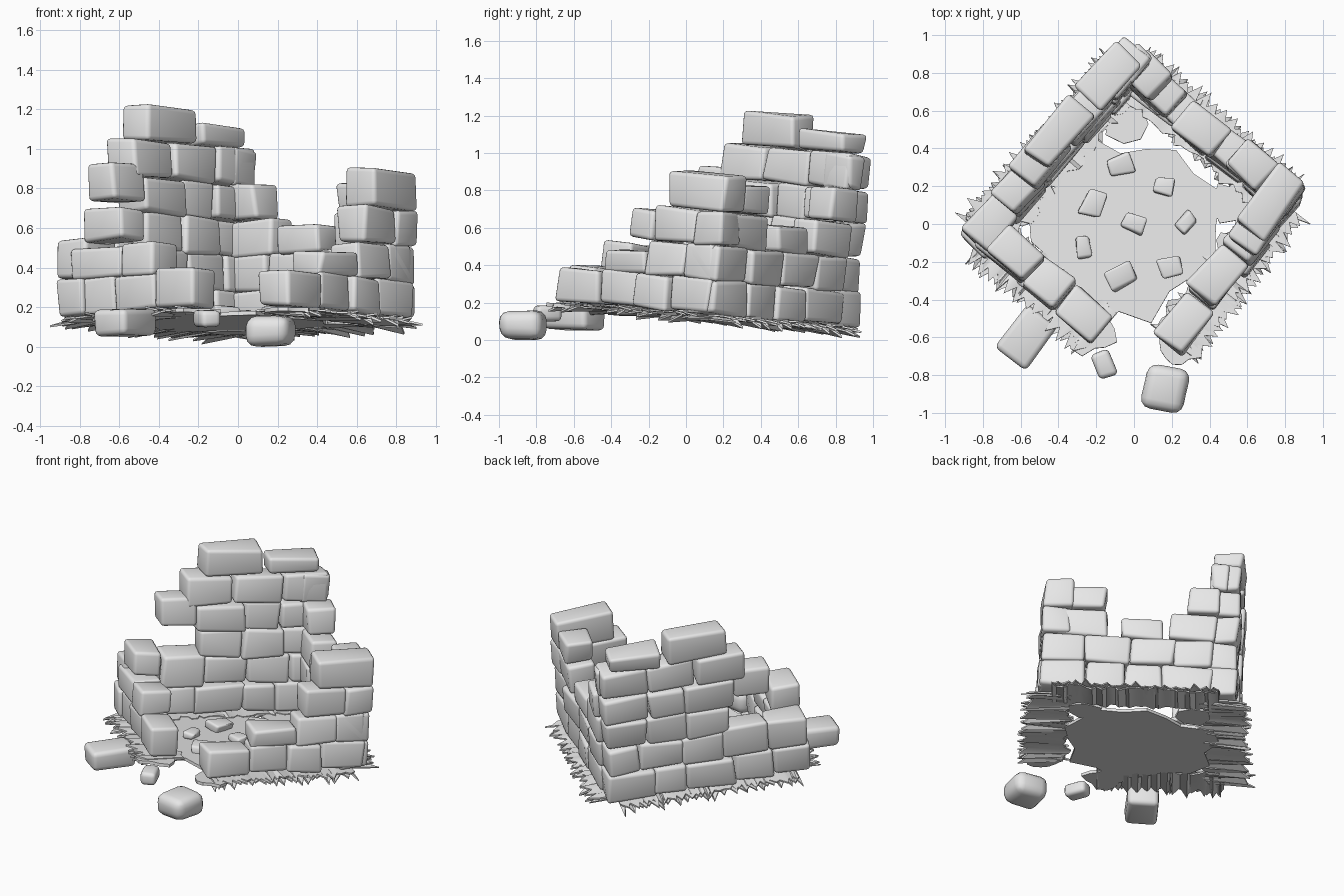
import bpy, bmesh, math, random
from mathutils import Matrix, Vector

random.seed(7)
if "Cube" in bpy.data.objects:
    bpy.data.objects.remove(bpy.data.objects["Cube"], do_unlink=True)

stone = bpy.data.materials.new("pale grey stone")
stone.use_nodes = True
grey = (0.8, 0.8, 0.8, 1)
stone.diffuse_color = grey
stone.node_tree.nodes["Principled BSDF"].inputs["Base Color"].default_value = grey

# The whole ruin sinks toward its back corner
TILT = Matrix.Translation((0, 0, 0.11)) @ Matrix.Rotation(math.radians(-5), 4, 'X')
ROW, BASE, THICK, STRIDE = 0.183, 0.04, 0.17, 0.27


def vary(amount):
    return random.uniform(-amount, amount)


def spin(radians, axis='Z'):
    return Matrix.Rotation(radians, 4, axis)


def finish(name, bm, matrix=TILT):
    """Turn a bmesh into a placed, shaded object."""
    bm.transform(matrix)
    bmesh.ops.recalc_face_normals(bm, faces=bm.faces)
    mesh = bpy.data.meshes.new(name)
    bm.to_mesh(mesh)
    bm.free()
    mesh.materials.append(stone)
    part = bpy.data.objects.new(name, mesh)
    bpy.context.collection.objects.link(part)
    bpy.ops.object.select_all(action='DESELECT')
    part.select_set(True)
    bpy.context.view_layer.objects.active = part
    bpy.ops.object.shade_smooth_by_angle(angle=math.radians(35))


def thicken(bm, thickness):
    bmesh.ops.recalc_face_normals(bm, faces=bm.faces)
    bm.normal_update()
    bmesh.ops.solidify(bm, geom=bm.faces[:], thickness=thickness)


def add_block(bm, matrix, size, jitter=0.013, soft=0.022):
    """Worn stone: a jittered box with rounded edges."""
    corners = bmesh.ops.create_cube(bm, size=1)["verts"]
    for v in corners:
        v.co = matrix @ Vector([c * s + vary(jitter) for c, s in zip(v.co, size)])
    bm.normal_update()
    edges = list({e for v in corners for e in v.link_edges})
    bmesh.ops.bevel(bm, geom=edges, offset=soft, segments=3, profile=0.5,
                    affect='EDGES', clamp_overlap=True)


def build_turf(name, place, length):
    """Ragged sheet under a wall, with two layers of pointed outer tufts."""
    bm = bmesh.new()
    count = 2 * int(length / 0.06)
    for layer in range(2):
        previous = None
        for i in range(count + 1):
            u = length * i / count
            if i % 2 == layer:
                reach, z = random.uniform(0.15, 0.2), 0.005 + layer * 0.02 + vary(0.02)
                u += vary(0.02)
            else:
                reach, z = random.uniform(0.1, 0.13), 0.03
            inner = bm.verts.new((u, -random.uniform(0.09, 0.15), 0.02 + layer * 0.01))
            outer = bm.verts.new((u, reach, z))
            if previous:
                bm.faces.new((previous[0], inner, outer, previous[1]))
            previous = inner, outer
    thicken(bm, 0.01)
    finish(name, bm, TILT @ place)


def build_wall(name, start, end, spans):
    """Courses of blocks; a span is (row, from, to, height factor)."""
    run = Vector(end) - Vector(start)
    place = Matrix.Translation((*start, 0)) @ spin(math.atan2(run.y, run.x))
    bm = bmesh.new()
    for row, a, b, tall in spans:
        count = max(1, round((b - a) / STRIDE))
        inner_joints = [a + (b - a) * (i + vary(0.2)) / count for i in range(1, count)]
        joints = [a, *inner_joints, b]
        height = ROW * tall
        for u, v in zip(joints, joints[1:]):
            at = ((u + v) / 2, vary(0.012), BASE + row * ROW + height / 2)
            add_block(bm, place @ Matrix.Translation(at) @ spin(vary(0.04)),
                      (v - u, THICK * random.uniform(1, 1.15), height))
    finish(name + "_wall", bm)
    build_turf(name + "_turf", place, run.length)


# Walls run clockwise between corner points on their centre lines
LEFT, BACK, RIGHT = (-0.79, -0.06), (-0.03, 0.81), (0.78, 0.12)
build_wall("back_left", LEFT, BACK, [
    (0, -0.1, 1.23, 1), (1, -0.08, 0.46, 1.15), (1, 0.46, 1.22, 1),
    (2, 0.42, 1.22, 1), (3.3, 0.14, 0.38, 1.05), (3, 0.38, 1.22, 1),
    (4, 0.3, 1.22, 1), (5, 0.41, 0.79, 1), (5, 0.84, 1.17, 0.6)])
build_wall("back_right", BACK, RIGHT, [
    (0, 0.06, 1.14, 1), (1, 0.06, 1.14, 1), (2, 0.05, 0.35, 1),
    (2, 0.38, 0.65, 0.75), (2, 0.74, 1.1, 1), (3, 0.04, 0.23, 1),
    (3, 0.76, 0.97, 0.85), (4, 0, 0.1, 1)])
build_wall("front_right", RIGHT, (0.2, -0.62), [
    (0, -0.06, 0.98, 1), (1, -0.06, 0.39, 1), (1, 0.39, 0.68, 0.65),
    (2, -0.1, 0.35, 1), (3, -0.1, 0.28, 1.08)])
build_wall("front_left", (-0.17, -0.57), LEFT, [
    (0, 0, 0.25, 1.08), (0, 0.25, 0.8, 1), (1, 0.25, 0.8, 0.85), (2, 0.46, 0.72, 0.9)])


def build_slab(name, x, y, radius, points, ragged):
    """Flat broken sheet with an uneven outline."""
    bm = bmesh.new()
    rim = []
    for i in range(points):
        reach = radius * (1 + vary(ragged))
        angle = math.tau * i / points
        rim.append(bm.verts.new((x + reach * math.cos(angle), y + reach * math.sin(angle),
                                 0.025)))
    bm.faces.new(rim)
    thicken(bm, 0.02)
    finish(name, bm)


# Cracked floor, its broken pieces and the turf beside the gate
build_slab("floor", -0.04, -0.01, 0.46, 19, 0.18)
build_slab("floor_piece_back", -0.03, 0.53, 0.12, 7, 0.2)
build_slab("floor_piece_right", 0.51, 0.1, 0.11, 6, 0.2)
build_slab("gate_turf_right", 0.24, -0.65, 0.12, 13, 0.3)
build_slab("gate_turf_left", -0.22, -0.56, 0.13, 13, 0.3)

# Loose flat stones in a ring on the floor, with one in the middle
bm = bmesh.new()
for i in range(8):
    out = 0.3 + vary(0.06) if i else 0
    size = random.uniform(0.1, 0.15)
    add_block(bm, spin(i * math.tau / 7) @ Matrix.Translation((out, 0, 0.045))
              @ spin(vary(3)) @ spin(vary(0.15), 'X'),
              (size, size * 0.75, 0.05), soft=0.015)
finish("floor_stones", bm)


def build_fallen(name, at, size, turn, soft):
    bm = bmesh.new()
    add_block(bm, spin(math.radians(turn)), size, 0.008, soft)
    finish(name, bm, Matrix.Translation(at))


# Fallen blocks outside the gate
build_fallen("fallen_block_front", (0.165, -0.87, 0.08), (0.23, 0.24, 0.15), -12, 0.055)
build_fallen("fallen_block_left", (-0.57, -0.6, 0.12), (0.2, 0.29, 0.13), -38, 0.03)
build_fallen("fallen_stone_small", (-0.155, -0.745, 0.145), (0.1, 0.14, 0.09), 20, 0.025)
